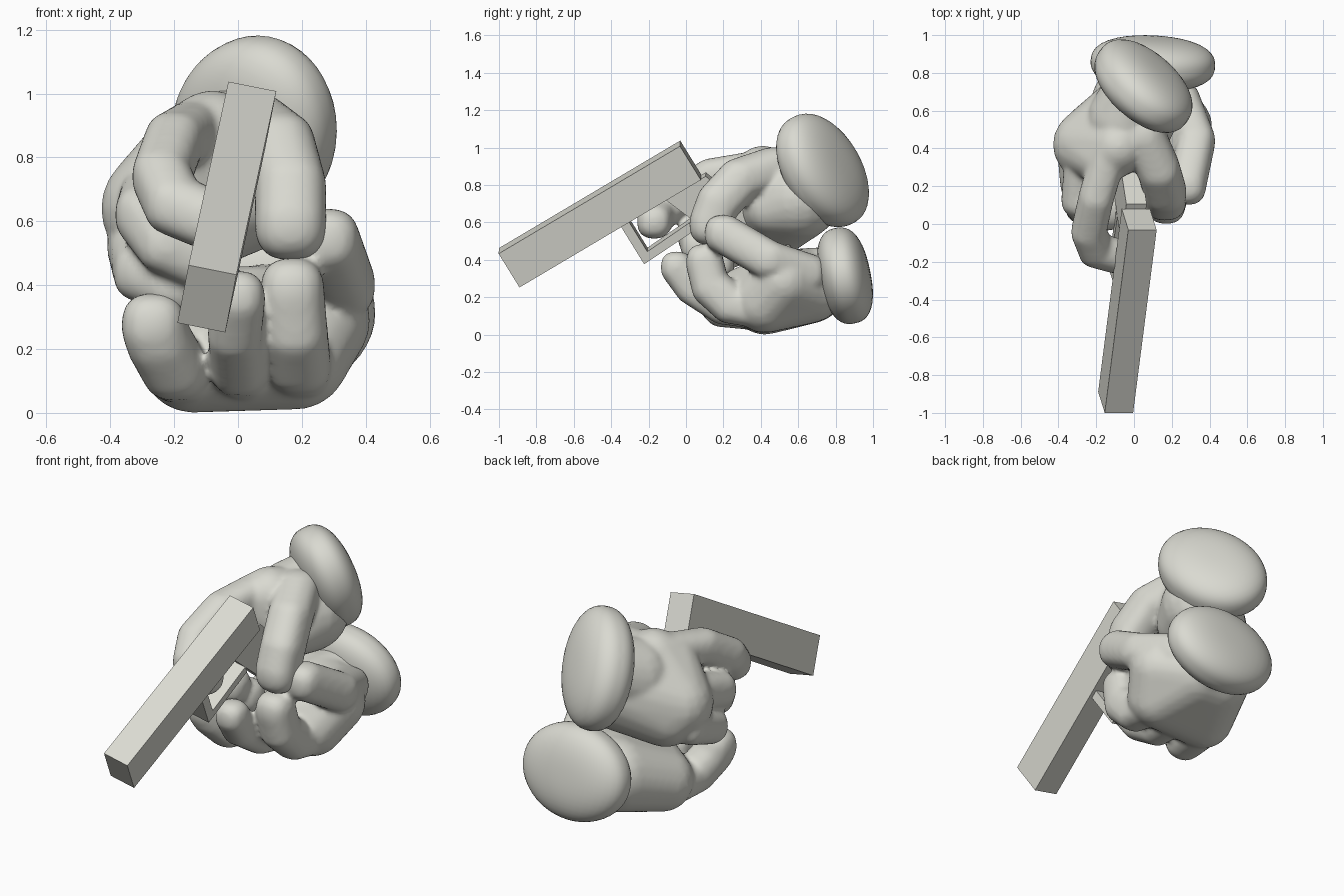
import bpy, bmesh, math
from mathutils import Vector, Matrix

cube = bpy.data.objects.get("Cube")
if cube:
    bpy.data.objects.remove(cube, do_unlink=True)

mat = bpy.data.materials.new("warm light grey")
mat.use_nodes = True
COLOUR = (0.7, 0.7, 0.64, 1)
mat.diffuse_color = COLOUR
for node in mat.node_tree.nodes:
    if node.type == 'BSDF_PRINCIPLED':
        node.inputs["Base Color"].default_value = COLOUR
        node.inputs["Roughness"].default_value = 0.7


def finish(name, bm, smooth):
    bmesh.ops.recalc_face_normals(bm, faces=bm.faces[:])
    for face in bm.faces:
        face.smooth = smooth
    mesh = bpy.data.meshes.new(name)
    bm.to_mesh(mesh)
    bm.free()
    mesh.materials.append(mat)
    obj = bpy.data.objects.new(name, mesh)
    bpy.context.collection.objects.link(obj)
    return obj


# Unit sphere directions for the hulls, round ones and slightly squared ones
ball = bmesh.new()
bmesh.ops.create_uvsphere(ball, u_segments=20, v_segments=12, radius=1)
ROUND = [v.co.copy() for v in ball.verts]
ball.free()
SQUARED = [d / sum(abs(c) ** 2.5 for c in d) ** 0.4 for d in ROUND]


def hull(bm, spheres, directions=ROUND):
    """Skin stretched around a few (x, y, z, radius) spheres."""
    verts = [bm.verts.new(Vector(s[:3]) + d * s[3]) for s in spheres for d in directions]
    bmesh.ops.convex_hull(bm, input=verts)
    loose = [v for v in verts if v.is_valid and not v.link_faces]
    bmesh.ops.delete(bm, geom=loose, context='VERTS')


def glove(name, palm, wrist, digits):
    """Palm, wrist and digits fused into one soft surface."""
    bm = bmesh.new()
    hull(bm, palm)
    hull(bm, wrist)
    for radius, path in digits:
        for a, b in zip(path, path[1:]):
            hull(bm, [(*a, radius), (*b, radius)], SQUARED)
    obj = finish(name, bm, True)
    fuse = obj.modifiers.new("fuse", 'REMESH')
    fuse.mode = 'VOXEL'
    fuse.voxel_size = 0.014
    fuse.use_smooth_shade = True
    soften = obj.modifiers.new("soften", 'SMOOTH')
    soften.factor = 0.5
    soften.iterations = 8


def axes(first, second, origin):
    """Frame from a first axis, a rough second axis and an origin."""
    x = Vector(first).normalized()
    y = Vector(second)
    y = (y - x * y.dot(x)).normalized()
    frame = Matrix((x, y, x.cross(y))).transposed().to_4x4()
    frame.translation = origin
    return frame


def cuff(name, centre, normal, long_axis, size):
    """Pillow shaped disc; size is thickness, long and short radius."""
    bm = bmesh.new()
    bmesh.ops.create_uvsphere(bm, u_segments=40, v_segments=24, radius=1)
    for v in bm.verts:
        r = math.hypot(v.co.y, v.co.z)
        v.co /= (r ** 2.5 + abs(v.co.x) ** 2.5) ** 0.4
    bm.transform(axes(normal, long_axis, centre) @ Matrix.Diagonal((*size, 1)))
    finish(name, bm, True)


# Weapon frame: side, along the barrel, up; origin under the barrel's rear
FRAME = axes((0.98, -0.1, -0.04), (0.11, 0.855, 0.507), (0.01, 0.08, 0.842))
FRAME = axes((0.981, -0.01, -0.196), (0.11, 0.855, 0.507), (0.01, 0.08, 0.842))


def plate(name, outline, width):
    """Side outline (along, up) extruded to a width across the frame."""
    bm = bmesh.new()
    face = bm.faces.new([bm.verts.new((-width / 2, a, h)) for a, h in outline])
    new = bmesh.ops.extrude_face_region(bm, geom=[face])["geom"]
    moved = [g for g in new if isinstance(g, bmesh.types.BMVert)]
    bmesh.ops.translate(bm, verts=moved, vec=(width, 0, 0))
    bm.transform(FRAME)
    finish(name, bm, False)


plate("barrel", [(-1.134, 0), (0, 0), (0, 0.215), (-1.134, 0.215)], 0.153)
plate("grip", [(-0.22, 0), (0.03, 0), (0.22, -0.56), (0, -0.56)], 0.11)
plate("trigger_guard", [(-0.5, 0), (-0.5, -0.24), (-0.15, -0.22), (-0.15, -0.17),
                        (-0.45, -0.19), (-0.45, 0)], 0.11)

# Upper hand wrapped around the grip: thumb, index, middle and last finger
glove("right_hand",
      [(-0.08, 0.41, 0.86, 0.15), (-0.16, 0.33, 0.84, 0.12), (-0.24, 0.42, 0.64, 0.19),
       (-0.2, 0.47, 0.59, 0.18), (0.02, 0.6, 0.73, 0.225), (0.03, 0.46, 0.68, 0.15)],
      [(-0.04, 0.55, 0.79, 0.21), (0.01, 0.68, 0.85, 0.18)],
      [(0.112, [(0.05, 0.47, 0.89), (0.13, 0.29, 0.83), (0.165, 0.17, 0.7), (0.165, 0.13, 0.59)]),
       (0.092, [(-0.13, 0.38, 0.89), (-0.2, 0.14, 0.85), (-0.24, -0.04, 0.74),
                (-0.2, -0.14, 0.65), (-0.09, -0.17, 0.605)]),
       (0.095, [(-0.27, 0.37, 0.69), (-0.29, 0.13, 0.62), (-0.22, 0.05, 0.53), (-0.09, 0.07, 0.47)]),
       (0.09, [(-0.32, 0.42, 0.52), (-0.3, 0.21, 0.44), (-0.2, 0.14, 0.4), (-0.06, 0.17, 0.38)])])
cuff("right_cuff", (0.05, 0.73, 0.878), (0.55, 0.766, 0.33), (0.34, -0.58, 0.74),
     (0.145, 0.335, 0.272))

# Lower hand cupped underneath: thumb and three curled fingers
glove("left_hand",
      [(0.18, 0.42, 0.18, 0.17), (-0.14, 0.42, 0.17, 0.17), (-0.02, 0.66, 0.26, 0.2),
       (0.1, 0.65, 0.26, 0.2), (0.25, 0.52, 0.29, 0.165), (0, 0.3, 0.23, 0.13)],
      [(0.07, 0.6, 0.26, 0.2), (0.1, 0.76, 0.29, 0.18)],
      [(0.1, [(0.25, 0.65, 0.33), (0.33, 0.44, 0.4), (0.28, 0.2, 0.54)]),
       (0.1, [(0.2, 0.42, 0.13), (0.19, 0.24, 0.16), (0.18, 0.13, 0.26), (0.17, 0.1, 0.385)]),
       (0.085, [(0.03, 0.42, 0.11), (0, 0.2, 0.14), (-0.01, 0.03, 0.25), (0, -0.05, 0.36)]),
       (0.1, [(-0.16, 0.42, 0.12), (-0.2, 0.2, 0.14), (-0.25, 0.12, 0.23), (-0.265, 0.1, 0.275)])])
cuff("left_cuff", (0.1, 0.85, 0.315), (0.05, 0.97, 0.2), (1, 0, 0), (0.135, 0.33, 0.26))
